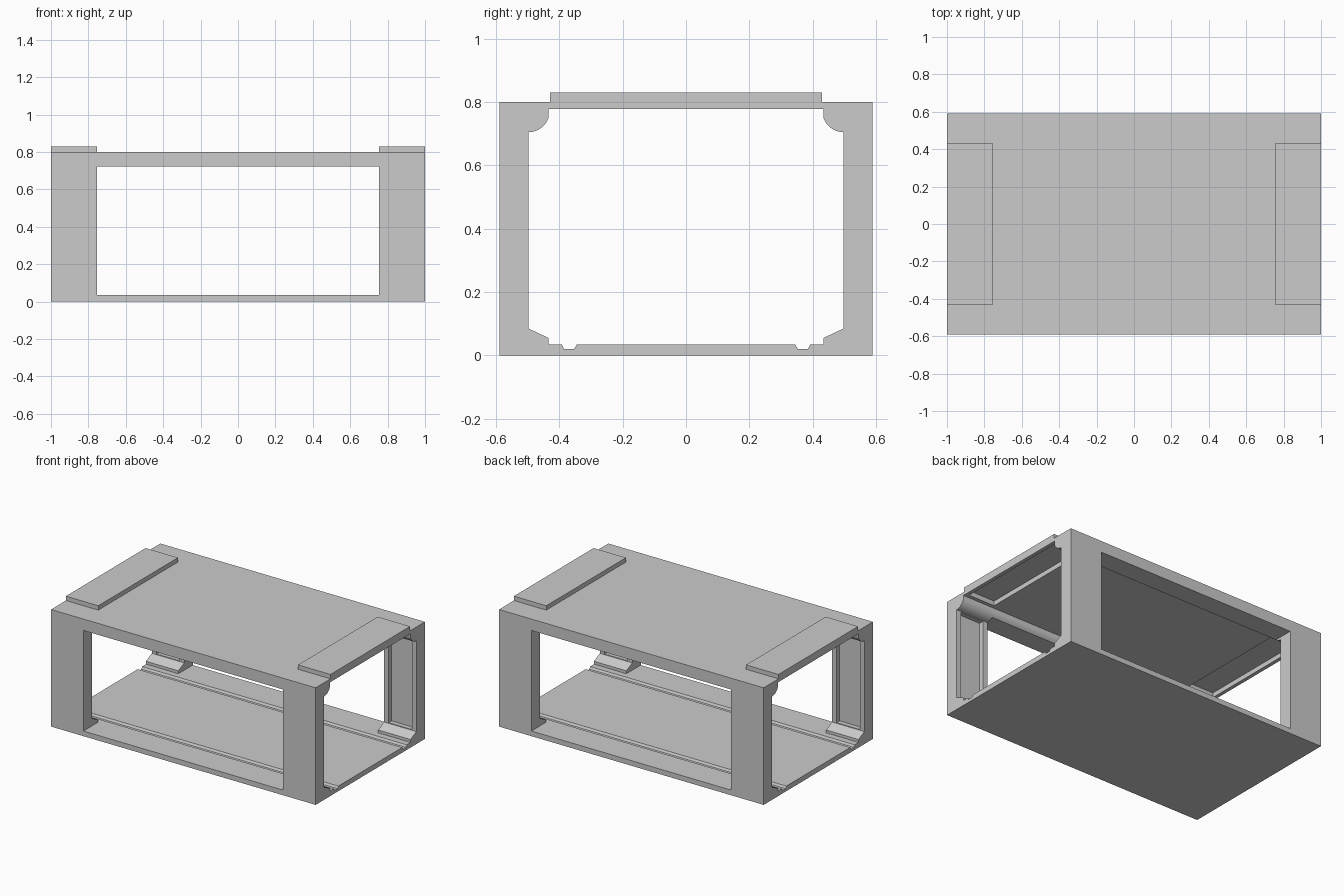
import bpy, bmesh, math

if "Cube" in bpy.data.objects:
    bpy.data.objects.remove(bpy.data.objects["Cube"])


def new_object(name, bm):
    bmesh.ops.recalc_face_normals(bm, faces=bm.faces[:])
    mesh = bpy.data.meshes.new(name)
    bm.to_mesh(mesh)
    bm.free()
    obj = bpy.data.objects.new(name, mesh)
    bpy.context.collection.objects.link(obj)
    return obj


def box(name, x, y, z):
    bm = bmesh.new()
    bmesh.ops.create_cube(bm, size=1)
    for v in bm.verts:
        for i, (lo, hi) in enumerate((x, y, z)):
            v.co[i] = lo if v.co[i] < 0 else hi
    return new_object(name, bm)


def prism_x(name, profile, x0, x1):
    bm = bmesh.new()
    face = bm.faces.new([bm.verts.new((x0, y, z)) for y, z in profile])
    ext = bmesh.ops.extrude_face_region(bm, geom=[face])["geom"]
    for v in ext:
        if isinstance(v, bmesh.types.BMVert):
            v.co.x = x1
    return new_object(name, bm)


def boolean(target, other, operation):
    mod = target.modifiers.new(other.name, 'BOOLEAN')
    mod.operation = operation
    mod.solver = 'EXACT'
    mod.object = other
    bpy.context.view_layer.objects.active = target
    bpy.ops.object.modifier_apply(modifier=mod.name)
    bpy.data.objects.remove(other)


def span(side, a, b):
    return tuple(sorted((side * a, side * b)))


# Outer housing block with raised end pads on top
frame = box("housing_frame", (-1, 1), (-.59, .59), (0, .80))
for s in (-1, 1):
    boolean(frame, box("top_pad", span(s, .755, 1), (-.43, .43), (.74, .83)), 'UNION')

# Lengthwise tunnel: floor grooves, lower bevels, rounded upper corner rails
half = [(.345, .035), (.353, .02), (.385, .02), (.393, .035),
        (.435, .035), (.435, .055), (.498, .085), (.498, .705)]
for i in range(1, 11):
    a = math.radians(90 - 68 * i / 10)
    half.append((.498 - .068 * math.cos(a), .775 - .07 * math.sin(a)))
half.append((half[-1][0], .778))
tunnel = half + [(-y, z) for y, z in reversed(half)]
boolean(frame, prism_x("tunnel_cutter", tunnel, -1.1, 1.1), 'DIFFERENCE')

# Wide window through front and back
boolean(frame, box("window_cutter", (-.755, .755), (-.7, .7), (.035, .722)), 'DIFFERENCE')

# Recesses under the pads and in the inner faces of the four posts
for s in (-1, 1):
    boolean(frame, box("pad_recess", span(s, .775, .975), (-.41, .41), (.7, .81)), 'DIFFERENCE')
    for t in (-1, 1):
        boolean(frame, box("post_recess", span(s, .79, .965), span(t, .45, .53), (.09, .70)), 'DIFFERENCE')

bpy.ops.object.select_all(action='DESELECT')
frame.select_set(True)
bpy.context.view_layer.objects.active = frame
bpy.ops.object.shade_smooth_by_angle(angle=math.radians(25))
